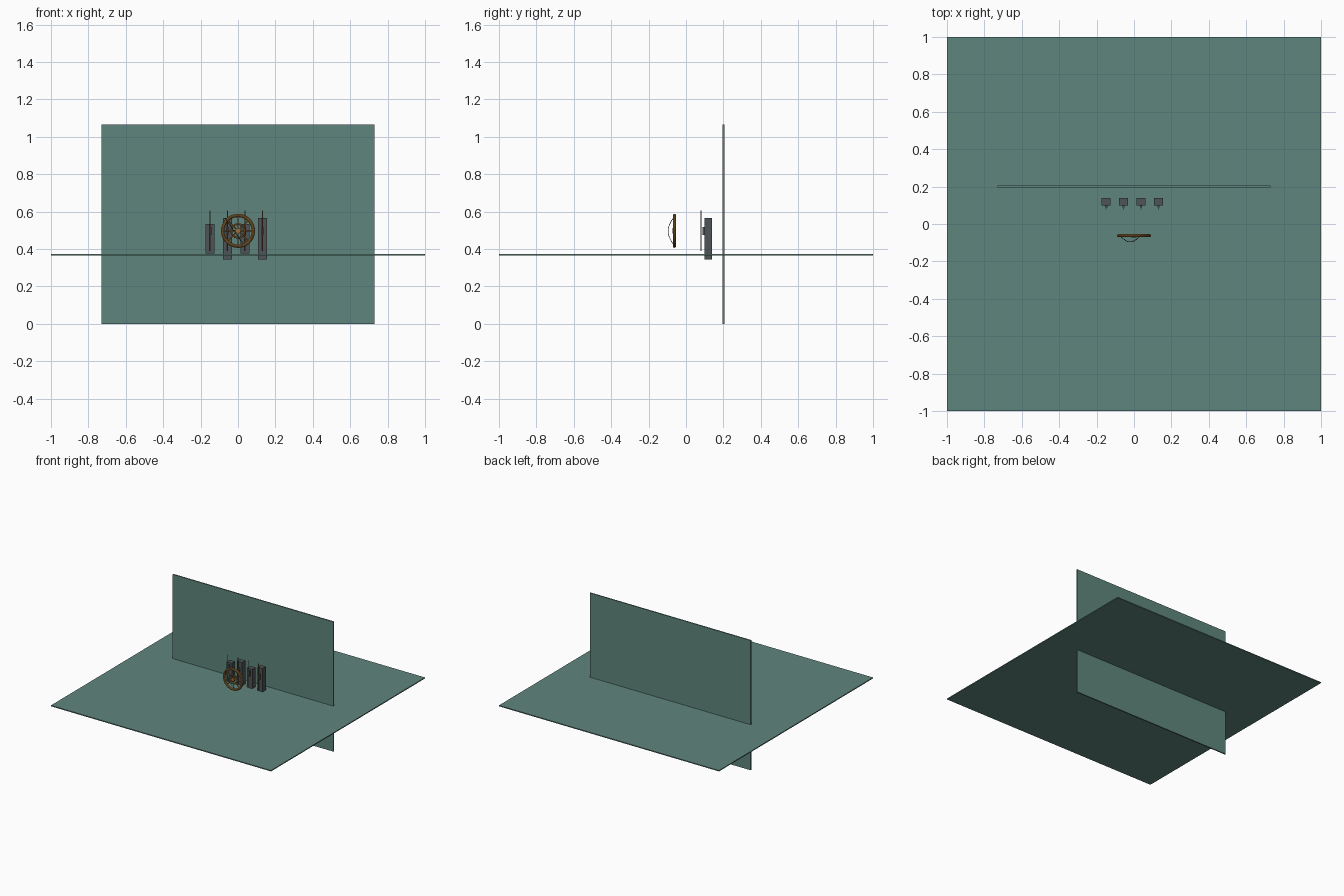
import bpy
from math import pi, sin, cos
from mathutils import Vector

cube = bpy.data.objects.get("Cube")
if cube:
    bpy.data.objects.remove(cube, do_unlink=True)


def material(name, rgb):
    m = bpy.data.materials.new(name)
    m.use_nodes = True
    m.diffuse_color = (*rgb, 1)
    m.node_tree.nodes["Principled BSDF"].inputs["Base Color"].default_value = (*rgb, 1)
    return m


teal = material("muted teal", (0.115, 0.235, 0.205))
slate = material("slate grey", (0.075, 0.088, 0.095))
bronze = material("warm bronze", (0.36, 0.17, 0.04))
brown = material("rod brown", (0.26, 0.15, 0.07))
black = material("cord black", (0.015, 0.015, 0.015))


def finish(name, mat, smooth=False):
    ob = bpy.context.object
    ob.name = name
    ob.data.materials.append(mat)
    if smooth:
        bpy.ops.object.shade_smooth_by_angle()
    return ob


def box(name, lo, hi, mat):
    lo, hi = Vector(lo), Vector(hi)
    bpy.ops.mesh.primitive_cube_add(size=1, location=(lo + hi) / 2)
    bpy.context.object.scale = hi - lo
    bpy.ops.object.transform_apply(location=False, rotation=False)
    return finish(name, mat)


def rod(name, a, b, radius, mat, sides=10):
    a, b = Vector(a), Vector(b)
    bpy.ops.mesh.primitive_cylinder_add(vertices=sides, radius=radius,
                                        depth=(b - a).length, location=(a + b) / 2)
    bpy.context.object.rotation_euler = (b - a).to_track_quat('Z', 'Y').to_euler()
    return finish(name, mat, True)


def ring(name, centre, major, minor):
    bpy.ops.mesh.primitive_torus_add(major_radius=major, minor_radius=minor, location=centre,
                                     rotation=(pi / 2, 0, 0), major_segments=48, minor_segments=10)
    return finish(name, bronze, True)


# Floor and back wall
box("floor_panel", (-1, -1, 0.366), (1, 1, 0.374), teal)
box("back_wall", (-0.73, 0.195, 0), (0.73, 0.205, 1.066), teal)

# Row of upright blocks, alternately short and tall, each with a rod in front
for i in range(4):
    x = -0.149 + i * 0.0935
    low, high = ((0.375, 0.534), (0.345, 0.566))[i % 2]
    box(f"block_{i + 1}", (x - 0.024, 0.098, low), (x + 0.024, 0.14, high), slate)
    rod(f"upright_rod_{i + 1}", (x, 0.08, 0.39), (x, 0.08, 0.607), 0.003, brown)
    box(f"block_latch_{i + 1}", (x - 0.006, 0.088, 0.475), (x + 0.006, 0.098, 0.518), slate)

# Spoked wheel
hub = Vector((0, -0.062, 0.497))
ring("wheel_rim", hub, 0.082, 0.009)
ring("wheel_inner_ring", hub, 0.036, 0.005)
rod("wheel_hub", hub - Vector((0, 0.009, 0)), hub + Vector((0, 0.009, 0)), 0.014, bronze, 24)
for i in range(8):
    d = Vector((cos(i * pi / 4), 0, sin(i * pi / 4)))
    rod(f"wheel_spoke_{i + 1}", hub + d * 0.01, hub + d * 0.08, 0.0035, bronze)

# Bowed cord in front of the wheel
curve = bpy.data.curves.new("wheel_cord", 'CURVE')
curve.dimensions = '3D'
curve.bevel_depth = 0.0016
spline = curve.splines.new('POLY')
spline.points.add(16)
for i, p in enumerate(spline.points):
    t = i / 16
    p.co = (-0.068 + 0.095 * t, -0.07 - 0.026 * sin(pi * t), 0.563 - 0.135 * t, 1)
cord = bpy.data.objects.new("wheel_cord", curve)
bpy.context.collection.objects.link(cord)
curve.materials.append(black)
